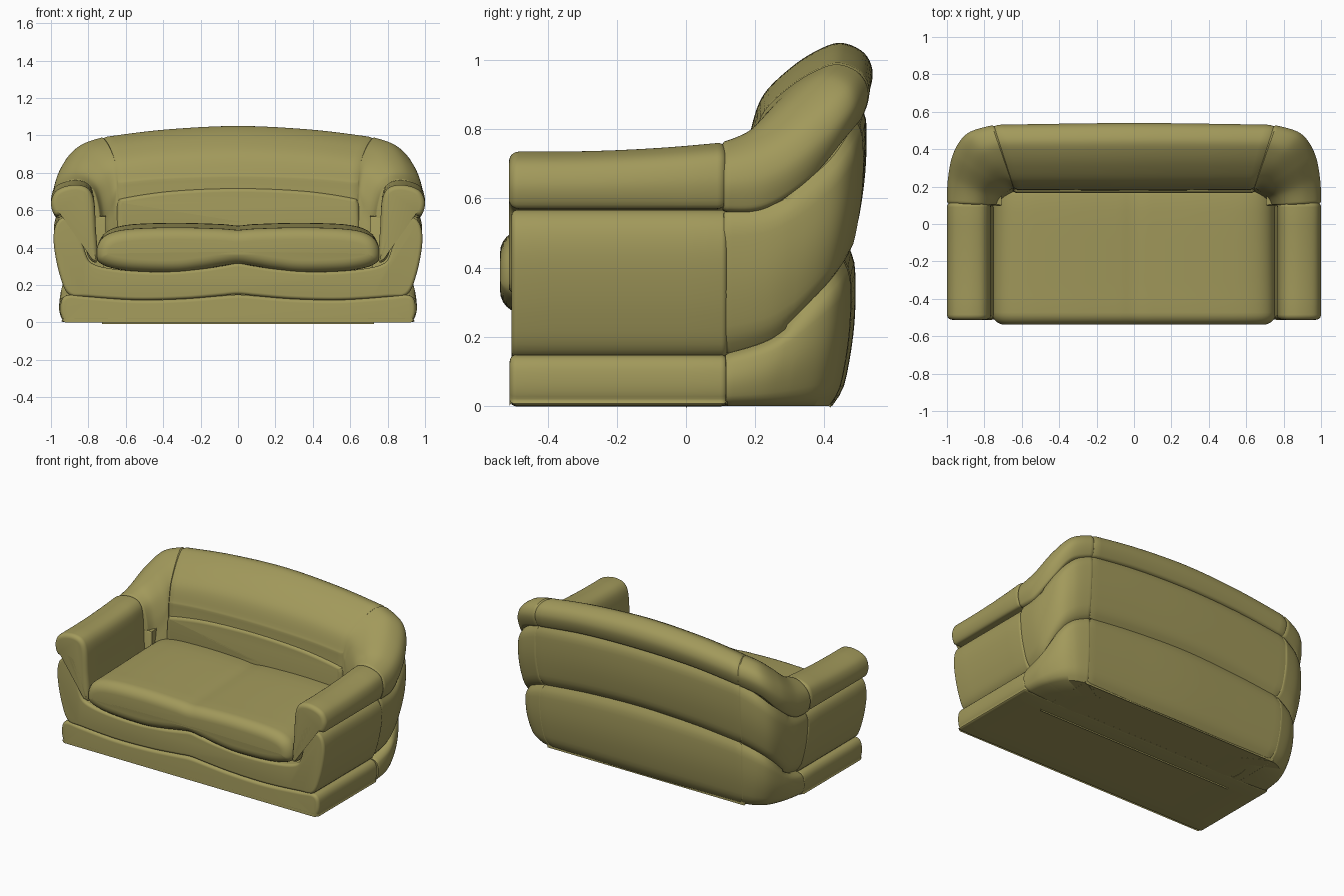
import bpy, bmesh, math
from mathutils import Vector

if "Cube" in bpy.data.objects:
    bpy.data.objects.remove(bpy.data.objects["Cube"])

leather = bpy.data.materials.new("olive leather")
leather.diffuse_color = (0.36, 0.32, 0.105, 1)
leather.use_nodes = True
leather.node_tree.nodes["Principled BSDF"].inputs["Base Color"].default_value = leather.diffuse_color


def catmull(pts, n, closed):
    """Smooth curve through points of any dimension."""
    m, out = len(pts), []
    get = (lambda i: pts[i % m]) if closed else (lambda i: pts[max(0, min(m - 1, i))])
    for i in range(m if closed else m - 1):
        p = [get(i + k) for k in (-1, 0, 1, 2)]
        for s in range(n):
            t = s / n
            out.append([0.5 * (2 * b + (c - a) * t + (2 * a - 5 * b + 4 * c - d) * t * t
                               + (3 * b - a - 3 * c + d) * t ** 3) for a, b, c, d in zip(*p)])
    if not closed:
        out.append(list(pts[-1]))
    return out


def skin(name, rings, mirror=False):
    """Join closed rings of points into a capped solid."""
    bm = bmesh.new()
    vr = [[bm.verts.new(p) for p in r] for r in rings]
    n = len(vr[0])
    for a, b in zip(vr, vr[1:]):
        for i in range(n):
            j = (i + 1) % n
            bm.faces.new((a[i], a[j], b[j], b[i]))
    bm.faces.new(vr[0])
    bm.faces.new(vr[-1])
    bmesh.ops.recalc_face_normals(bm, faces=bm.faces[:])
    me = bpy.data.meshes.new(name)
    bm.to_mesh(me)
    bm.free()
    me.materials.append(leather)
    ob = bpy.data.objects.new(name, me)
    bpy.context.collection.objects.link(ob)
    bpy.ops.object.select_all(action='DESELECT')
    ob.select_set(True)
    bpy.context.view_layer.objects.active = ob
    bpy.ops.object.shade_smooth_by_angle(angle=math.radians(45))
    if mirror:
        ob.modifiers.new("mirror", 'MIRROR').use_mirror_merge = False
    return ob


def pillow(name, outline, y0, y1, r, symmetric=True, lift=lambda y, z: 0, mirror=False):
    """Extrude a front outline along y with rounded ends."""
    if symmetric:
        outline = outline + [(-x, z) for x, z in reversed(outline) if x > 0]
    o = [Vector(p) for p in catmull(outline, 6, True)]
    n = len(o)
    area = sum(o[i].x * o[(i + 1) % n].y - o[(i + 1) % n].x * o[i].y for i in range(n))
    sg = 1 if area > 0 else -1
    nor = []
    for i in range(n):
        d = (o[(i + 1) % n] - o[i - 1]).normalized()
        nor.append(Vector((d.y, -d.x)) * sg)
    ang = [math.radians(a) for a in range(0, 91, 15)]
    steps = [(y0 + r * (1 - math.cos(a)), r * (1 - math.sin(a))) for a in ang]
    steps += [(y0 + (y1 - y0) * k / 10, 0) for k in range(2, 9)]
    steps += [(y1 - r * (1 - math.cos(a)), r * (1 - math.sin(a))) for a in reversed(ang)]
    rings = []
    for y, ins in steps:
        q = [p - m * ins for p, m in zip(o, nor)]
        rings.append([(p.x, y, p.y + lift(y, p.y)) for p in q])
    return skin(name, rings, mirror)


def sweep(name, sections, ringfn, mirror=False):
    """Sweep a section whose parameters change; ends tuck in to form a seam."""
    rings = [ringfn(s) for s in catmull(sections, 9, False)]
    for e in (0, -1):
        c = sum((Vector(p) for p in rings[e]), Vector()) / len(rings[e])
        rings[e] = [c + (Vector(p) - c) * 0.955 for p in rings[e]]
    return skin(name, rings, mirror)


def both_sides(half, xs):
    """Mirror sections to -x, negating the x parameters."""
    return half + [tuple(-v if i in xs else v for i, v in enumerate(s)) for s in half[-2::-1]]


# plinth
pillow("plinth", [(0, .148), (.1, .141), (.3, .125), (.55, .12), (.8, .138), (.9, .148), (.94, .125),
                  (.95, .07), (.94, .02), (.91, .0), (.6, .0), (.3, .0), (0, .0)], -.51, .12, .02)

# body with arched arm fronts
pillow("body", [(0, .315), (.08, .303), (.2, .285), (.4, .27), (.62, .28), (.77, .31), (.815, .37),
                (.84, .48), (.88, .55), (.93, .565), (.975, .52), (.985, .42), (.955, .26), (.905, .15),
                (.8, .135), (.55, .12), (.3, .125), (.1, .141), (0, .15)], -.505, .12, .018)

# rolled arms
pillow("arm", [(.93, .57), (.98, .575), (1.0, .635), (.98, .695), (.93, .725), (.86, .735), (.8, .715),
               (.77, .65), (.76, .5), (.752, .33), (.8, .35), (.83, .46), (.87, .55)],
       -.512, .118, .028, symmetric=False, mirror=True,
       lift=lambda y, z: .028 * max(0, (y + .4) / .52) ** 2 * max(0, min(1, (z - .58) / .1)))

# seat cushion
pillow("seat", [(0, .495), (.1, .502), (.35, .508), (.6, .497), (.715, .46), (.757, .385), (.735, .315),
                (.6, .278), (.35, .268), (.2, .283), (.08, .303), (0, .313)], -.538, .22, .065,
       lift=lambda y, z: .024 * max(0, min(1, (y + .45) / .5)) * max(0, min(1, (z - .4) / .1)))

# lumbar panel
pillow("lumbar_panel", [(0, .718), (.35, .703), (.6, .667), (.64, .645), (.648, .58), (.645, .46),
                        (.6, .42), (.3, .42), (0, .42)], .166, .3, .022)

# upper band: the arm section blends into the headrest section
HEAD = [(1, 1), (1, .5), (.98, .4), (.88, .24), (.65, .11), (.43, .03),
        (.25, 0), (.07, .16), (0, .47), (.04, .84), (.12, 1), (.4, 1.05)]
ARM = [(1, 1), (.98, .7), (.94, .42), (.85, .18), (.7, .05), (.52, 0),
       (.3, .05), (.08, .27), (0, .58), (.04, .87), (.12, 1), (.4, 1.05)]


def upper_ring(s):
    ox, oy, ix, iy, zt, h, w = s
    ring = []
    for i, (a, b) in enumerate(zip(ARM, HEAD)):
        t = a[0] + (b[0] - a[0]) * w
        v = a[1] + (b[1] - a[1]) * w
        drop = v * ((zt - .42) if i < 6 else h)
        ring.append((ox + (ix - ox) * t, oy + (iy - oy) * t, zt - drop))
    return catmull(ring, 5, True)


joint = (.75, .53, .64, .185, .99, .17, 1)
sweep("back_corner", [(1.0, .11, .73, .10, .762, .20, 0), (.995, .24, .71, .14, .80, .23, .1),
                      (.965, .38, .67, .17, .885, .23, .4), (.89, .485, .65, .185, .955, .185, .75),
                      joint], upper_ring, True)
sweep("headrest", both_sides([joint, (.4, .536, .39, .183, 1.03, .172, 1),
                              (0, .54, 0, .18, 1.05, .18, 1)], (0, 2)), upper_ring)


# outer shell panels: top edge, bottom edge, rounded outward between them
def panel_ring(bulge):
    def ring(s):
        top, bot = Vector(s[:3]), Vector(s[3:])
        hub = Vector((top.x * .7, .12 if top.y > .3 else top.y - .01, 0))
        out = Vector((top.x - hub.x, top.y - hub.y, 0)).normalized()
        pts = []
        for k in range(17):
            t = k / 16
            e = min(1, min(t, 1 - t) / .16)
            p = top.lerp(bot, t) + out * (bulge * math.sin(math.pi * t) - .022 * (1 - e) ** 2)
            pts.append(p)
        for z in (bot.z, top.z):
            pts.append(Vector((top.x * .72, top.y * .6 + .03, z)))
        return pts
    return ring


mid = [(.98, .11, .565, .915, .11, .15), (.98, .26, .585, .925, .26, .195),
       (.945, .41, .69, .905, .385, .31), (.87, .48, .775, .845, .445, .375),
       (.75, .51, .835, .74, .475, .42)]
mid_back = [mid[-1], (.4, .517, .865, .4, .48, .452), (0, .52, .88, 0, .485, .468)]
sweep("shell_corner", mid, panel_ring(.022), True)
sweep("shell_back", both_sides(mid_back, (0, 3)), panel_ring(.016))

low = [(.935, .115, .15, .935, .115, 0), (.94, .26, .2, .915, .24, 0),
       (.91, .385, .315, .865, .355, 0), (.85, .445, .38, .80, .41, 0),
       (.74, .475, .425, .72, .435, 0)]
low_back = [low[-1], (.4, .48, .457, .4, .44, 0), (0, .485, .472, 0, .445, 0)]
sweep("base_corner", low, panel_ring(.022), True)
sweep("base_back", both_sides(low_back, (0, 3)), panel_ring(.022))

# hidden core closing the underside
pillow("core", [(0, .45), (.4, .45), (.7, .43), (.72, .3), (.72, .03), (.7, .003), (.4, .001), (0, .001)],
       .0, .42, .01)
